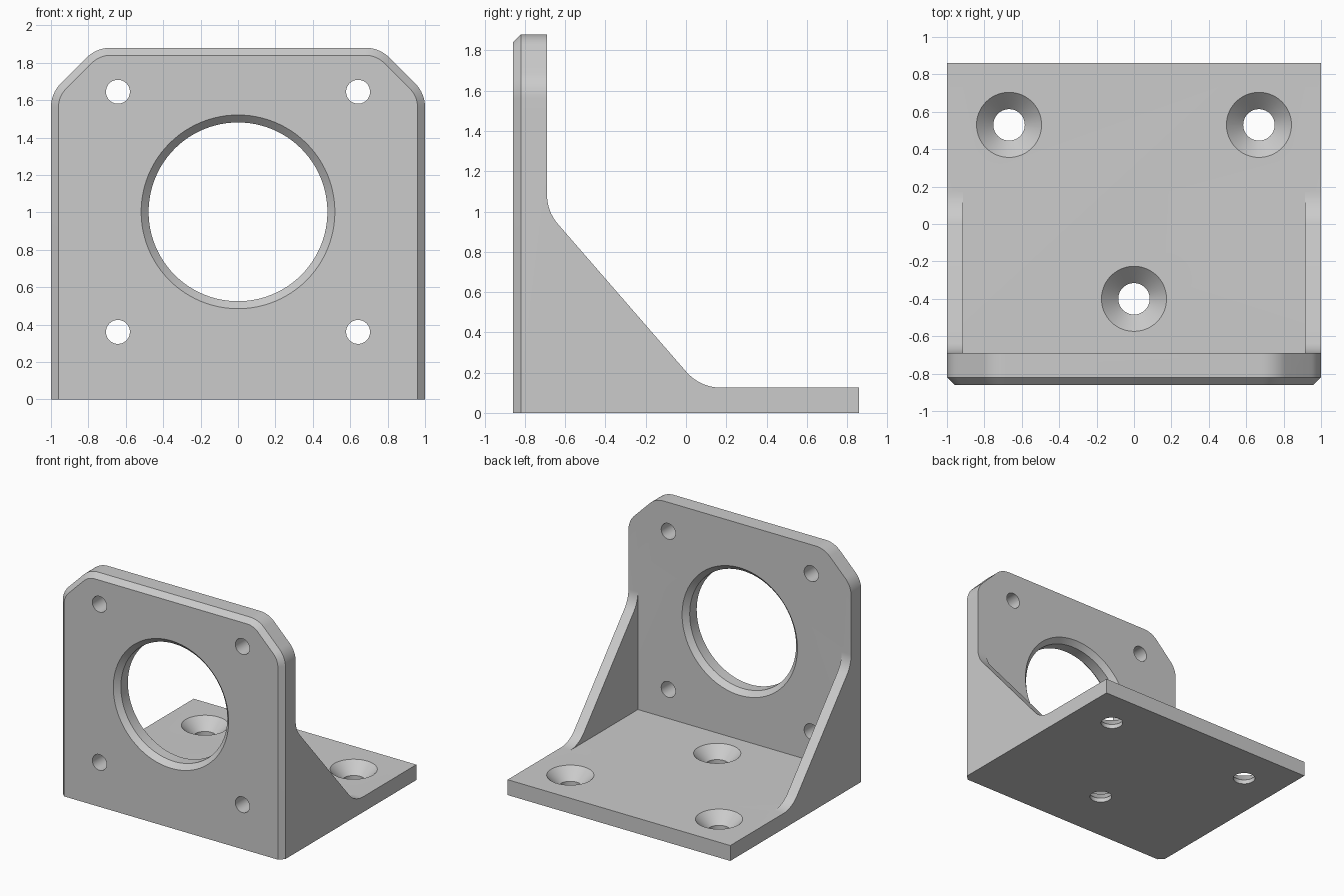
import bpy, bmesh, math
from mathutils import Vector

cube = bpy.data.objects.get("Cube")
if cube:
    bpy.data.objects.remove(cube, do_unlink=True)

# Main dimensions
FRONT, PLATE_BACK, BACK = -0.86, -0.69, 0.86
HEIGHT, FLOOR, CHAMFER = 1.88, 0.125, 0.04
GUSSET_INNER = 0.915
HOLE_Z = 1.003

grey = bpy.data.materials.new("bracket grey")
grey.use_nodes = True
colour = (0.6, 0.6, 0.6, 1)
grey.diffuse_color = colour
grey.node_tree.nodes["Principled BSDF"].inputs["Base Color"].default_value = colour


def loft(name, rings):
    """Closed solid through rings of equal point count."""
    bm = bmesh.new()
    loops = [[bm.verts.new(p) for p in ring] for ring in rings]
    n = len(loops[0])
    for a, b in zip(loops, loops[1:]):
        for i in range(n):
            j = (i + 1) % n
            bm.faces.new((a[i], a[j], b[j], b[i]))
    bm.faces.new(loops[0])
    bm.faces.new(loops[-1])
    bmesh.ops.recalc_face_normals(bm, faces=bm.faces)
    mesh = bpy.data.meshes.new(name)
    bm.to_mesh(mesh)
    bm.free()
    mesh.materials.append(grey)
    obj = bpy.data.objects.new(name, mesh)
    bpy.context.collection.objects.link(obj)
    return obj


def rounded(corners, steps=10):
    """Outline from (u, v, radius) corners, each rounded by a tangent arc."""
    out = []
    for i, (u, v, r) in enumerate(corners):
        p = Vector((u, v))
        if r == 0:
            out.append(p)
            continue
        d1 = (Vector(corners[i - 1][:2]) - p).normalized()
        d2 = (Vector(corners[(i + 1) % len(corners)][:2]) - p).normalized()
        half = d1.angle(d2) / 2
        centre = p + (d1 + d2).normalized() * r / math.sin(half)
        start = p + d1 * r / math.tan(half) - centre
        end = p + d2 * r / math.tan(half) - centre
        sweep = math.pi - 2 * half
        for k in range(steps + 1):
            t = k / steps
            out.append(centre + (start * math.sin((1 - t) * sweep)
                                 + end * math.sin(t * sweep)) / math.sin(sweep))
    return out


def drill(name, profile, x, other, axis, sides=64):
    """Turned cutter from (radius, position) pairs along the y or z axis."""
    rings = []
    for r, h in profile:
        ring = []
        for k in range(sides):
            a = math.tau * k / sides
            u, v = x + r * math.cos(a), other + r * math.sin(a)
            ring.append((u, h, v) if axis == "y" else (u, v, h))
        rings.append(ring)
    return loft(name, rings)


def combine(target, tool, operation):
    mod = target.modifiers.new(tool.name, "BOOLEAN")
    mod.operation, mod.solver, mod.object = operation, "EXACT", tool
    bpy.context.view_layer.objects.active = target
    bpy.ops.object.modifier_apply(modifier=mod.name)
    bpy.data.objects.remove(tool, do_unlink=True)


# Side profile: upright plate, sloping gusset, floor
side = rounded([(FRONT, 0, 0), (BACK, 0, 0), (BACK, FLOOR, 0), (0.07, FLOOR, 0.23),
                (PLATE_BACK, 1.0, 0.22), (PLATE_BACK, HEIGHT, 0), (FRONT, HEIGHT, 0)])
bracket = loft("mounting_bracket", [[(x, p.x, p.y) for p in side] for x in (-1.1, 1.1)])

# Pocket between the two gussets
pocket = [(PLATE_BACK, FLOOR), (1, FLOOR), (1, 2), (PLATE_BACK, 2)]
combine(bracket, loft("pocket", [[(x, y, z) for y, z in pocket]
                                 for x in (-GUSSET_INNER, GUSSET_INNER)]), "DIFFERENCE")


# Front outline with clipped, rounded top corners and a chamfered front rim
def outline(inset, y):
    k = inset * math.tan(math.pi / 8)
    w, top, r = 1 - inset, HEIGHT - inset, 0.18 - inset
    pts = rounded([(-w, -0.3, 0), (w, -0.3, 0), (w, 1.637 - k, r), (0.757 - k, top, r),
                   (k - 0.757, top, r), (-w, 1.637 - k, r)])
    return [(p.x, y, p.y) for p in pts]


combine(bracket, loft("envelope", [outline(CHAMFER, FRONT), outline(0, FRONT + CHAMFER),
                                   outline(0, 1)]), "INTERSECT")

# Large centre opening, chamfered on both faces
R, E = 0.478, 0.02
combine(bracket, drill("centre_hole", [
    (R + CHAMFER + E, FRONT - E), (R, FRONT + CHAMFER),
    (R, PLATE_BACK - CHAMFER), (R + CHAMFER + E, PLATE_BACK + E)],
    0, HOLE_Z, "y", 96), "DIFFERENCE")

# Four screw holes around the opening
for sx in (-1, 1):
    for sz in (-1, 1):
        combine(bracket, drill("plate_hole", [(0.064, -1), (0.064, -0.6)],
                               sx * 0.642, HOLE_Z + sz * 0.642, "y", 40), "DIFFERENCE")

# Three countersunk holes in the floor
for x, y in ((-0.668, 0.53), (0.668, 0.53), (0, -0.4)):
    combine(bracket, drill("floor_hole", [(0.084, -0.1), (0.084, FLOOR - 0.09),
                                          (0.174 + E, FLOOR + E)], x, y, "z"), "DIFFERENCE")

# Smooth the curved walls, keep crisp edges
bpy.ops.object.select_all(action="DESELECT")
bracket.select_set(True)
bpy.context.view_layer.objects.active = bracket
bpy.ops.object.shade_smooth_by_angle(angle=math.radians(25))
